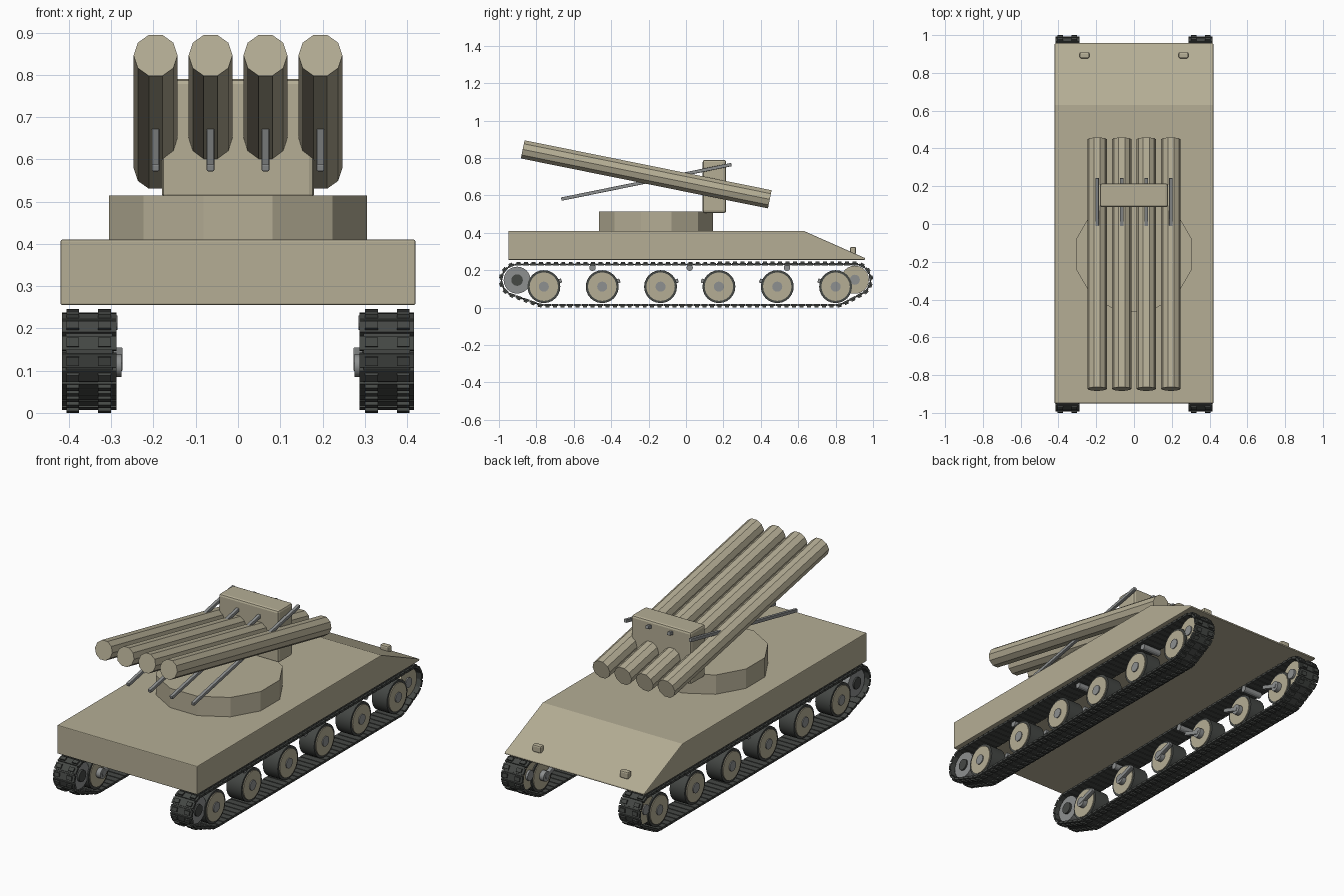
import bpy, bmesh
from math import pi, sin, cos, atan2
from mathutils import Matrix, Vector
from mathutils.geometry import convex_hull_2d

if "Cube" in bpy.data.objects:
    bpy.data.objects.remove(bpy.data.objects["Cube"])


def material(name, rgb):
    m = bpy.data.materials.new(name)
    m.diffuse_color = (*rgb, 1)
    m.use_nodes = True
    m.node_tree.nodes["Principled BSDF"].inputs["Base Color"].default_value = m.diffuse_color
    return m


TAN = material("tan_paint", (0.46, 0.42, 0.30))
DARK = material("dark_rubber", (0.06, 0.065, 0.06))
STEEL = material("steel", (0.27, 0.28, 0.28))


def finish(name, bm, mat, bevel=0.0, smooth=False):
    bmesh.ops.recalc_face_normals(bm, faces=bm.faces[:])
    me = bpy.data.meshes.new(name)
    bm.to_mesh(me)
    bm.free()
    ob = bpy.data.objects.new(name, me)
    bpy.context.collection.objects.link(ob)
    me.materials.append(mat)
    if bevel:
        mod = ob.modifiers.new("bevel", 'BEVEL')
        mod.width, mod.segments = bevel, 2
    if smooth:
        bpy.ops.object.select_all(action='DESELECT')
        ob.select_set(True)
        bpy.context.view_layer.objects.active = ob
        bpy.ops.object.shade_smooth_by_angle(angle=0.5)
    return ob


def add_box(bm, centre, size, pitch=0.0):
    m = Matrix.Translation(centre) @ Matrix.Rotation(pitch, 4, 'X') @ Matrix.Diagonal((*size, 1))
    bmesh.ops.create_cube(bm, size=1, matrix=m)


def add_cyl(bm, matrix, r, depth, n):
    bmesh.ops.create_cone(bm, cap_ends=True, segments=n, radius1=r, radius2=r,
                          depth=depth, matrix=matrix)


def add_axle(bm, x0, x1, y, z, r, n=24):
    m = Matrix.Translation(((x0 + x1) / 2, y, z)) @ Matrix.Rotation(pi / 2, 4, 'Y')
    add_cyl(bm, m, r, abs(x1 - x0), n)


# Hull: wedge-tailed side profile swept across the width
bm = bmesh.new()
profile = [(-0.95, 0.255), (0.957, 0.255), (0.957, 0.265), (0.63, 0.41), (-0.95, 0.41)]
face = bm.faces.new([bm.verts.new((-0.42, y, z)) for y, z in profile])
ext = bmesh.ops.extrude_face_region(bm, geom=[face])
bmesh.ops.translate(bm, vec=(0.84, 0, 0),
                    verts=[g for g in ext["geom"] if isinstance(g, bmesh.types.BMVert)])
finish("hull", bm, TAN, 0.004)

# Turntable: twelve-sided drum
bm = bmesh.new()
add_cyl(bm, Matrix.Translation((0, -0.16, 0.46)) @ Matrix.Rotation(pi / 12, 4, 'Z'), 0.316, 0.11, 12)
finish("turntable", bm, TAN)

# Launcher pedestal
bm = bmesh.new()
add_box(bm, (0, 0.152, 0.648), (0.36, 0.126, 0.284))
finish("launcher_pedestal", bm, TAN, 0.012)

# Launch tubes and the support rods crossing them
front, rear = Vector((0, -0.873, 0.846)), Vector((0, 0.448, 0.579))
rod_a, rod_b = Vector((0, -0.667, 0.580)), Vector((0, 0.243, 0.765))
axis, rod = front - rear, rod_b - rod_a
for i, x in enumerate((-0.195, -0.065, 0.065, 0.195), 1):
    off = Vector((x, 0, 0))
    bm = bmesh.new()
    turn = Matrix.Rotation(atan2(-axis.y, axis.z), 4, 'X') @ Matrix.Rotation(pi / 2, 4, 'Z')
    add_cyl(bm, Matrix.Translation((front + rear) / 2 + off) @ turn, 0.052, axis.length, 10)
    finish(f"launch_tube_{i}", bm, TAN)
    bm = bmesh.new()
    add_box(bm, (rod_a + rod_b) / 2 + off, (0.018, rod.length, 0.018), atan2(rod.z, rod.y))
    finish(f"support_rod_{i}", bm, STEEL, 0.003)

# Track path: belt wrapped round sprocket, idler and end road wheels
SPROCKET, IDLER, WHEEL_Z = (-0.903, 0.147), (0.903, 0.149), 0.112
wheels = [-0.76 + 0.312 * i for i in range(6)]
circles = [(*SPROCKET, 0.083), (*IDLER, 0.083), (wheels[0], WHEEL_Z, 0.098), (wheels[-1], WHEEL_Z, 0.098)]
pts = [Vector((y + r * cos(a * pi / 60), z + r * sin(a * pi / 60)))
       for y, z, r in circles for a in range(120)]
hull = [pts[i] for i in convex_hull_2d(pts)]
area = sum(p.x * q.y - q.x * p.y for p, q in zip(hull, hull[1:] + hull[:1]))
if area < 0:
    hull.reverse()
segs = list(zip(hull, hull[1:] + hull[:1]))
total = sum((q - p).length for p, q in segs)


def along(d):
    for p, q in segs:
        length = (q - p).length
        if d <= length:
            return p + (q - p) * d / length, (q - p).normalized()
        d -= length
    return segs[0][0], (segs[0][1] - segs[0][0]).normalized()


LINKS = 104
for side, s in (("left", -1), ("right", 1)):
    # Track shoes with two outer pads each
    bm = bmesh.new()
    for i in range(LINKS):
        p, t = along(total * (i + 0.5) / LINKS)
        n = Vector((t.y, -t.x))
        a = atan2(t.y, t.x)
        add_box(bm, (s * 0.352, *p), (0.128, 0.034, 0.012), a)
        for px in (0.391, 0.316):
            add_box(bm, (s * px, *(p + n * 0.009)), (0.030, 0.021, 0.010), a)
    # Connecting pins between shoes
    for i in range(LINKS):
        p, t = along(total * i / LINKS)
        add_box(bm, (s * 0.352, *p), (0.11, 0.012, 0.006), atan2(t.y, t.x))
    finish(f"{side}_track", bm, DARK)

    # Road wheels: tyre, painted disc, hub and swing arm
    tyre, disc, hub, arm = (bmesh.new() for _ in range(4))
    for i, y in enumerate(wheels):
        add_axle(tyre, s * 0.305, s * 0.395, y, WHEEL_Z, 0.088)
        add_axle(disc, s * 0.301, s * 0.400, y, WHEEL_Z, 0.076)
        add_axle(hub, s * 0.276, s * 0.405, y, WHEEL_Z, 0.027, 16)
        d = Vector((0.085 if i < 3 else -0.085, 0.03))
        add_box(arm, (s * 0.284, y + d.x / 2, WHEEL_Z + d.y / 2), (0.022, d.length + 0.02, 0.022), atan2(d.y, d.x))
    # Idler shares the wheel parts, sprocket is bare steel
    add_axle(disc, s * 0.312, s * 0.388, *IDLER, 0.075)
    add_axle(hub, s * 0.300, s * 0.394, *IDLER, 0.027, 16)
    finish(f"{side}_tyres", tyre, DARK, smooth=True)
    finish(f"{side}_wheel_discs", disc, TAN, smooth=True)
    finish(f"{side}_wheel_hubs", hub, STEEL, smooth=True)
    finish(f"{side}_swing_arms", arm, STEEL, 0.003)

    bm = bmesh.new()
    add_axle(bm, s * 0.312, s * 0.390, *SPROCKET, 0.072)
    finish(f"{side}_sprocket", bm, STEEL, smooth=True)
    bm = bmesh.new()
    add_axle(bm, s * 0.300, s * 0.398, *SPROCKET, 0.031, 16)
    finish(f"{side}_sprocket_hub", bm, DARK, smooth=True)

    # Return rollers under the upper run
    bm = bmesh.new()
    for y in (-0.5, 0.02, 0.54):
        add_axle(bm, s * 0.285, s * 0.395, y, 0.213, 0.017, 12)
    finish(f"{side}_return_rollers", bm, STEEL, smooth=True)

    # Rear lamp on the sloped deck
    bm = bmesh.new()
    add_box(bm, (s * 0.262, 0.893, 0.305), (0.052, 0.032, 0.04))
    finish(f"{side}_lamp", bm, TAN, 0.008)
